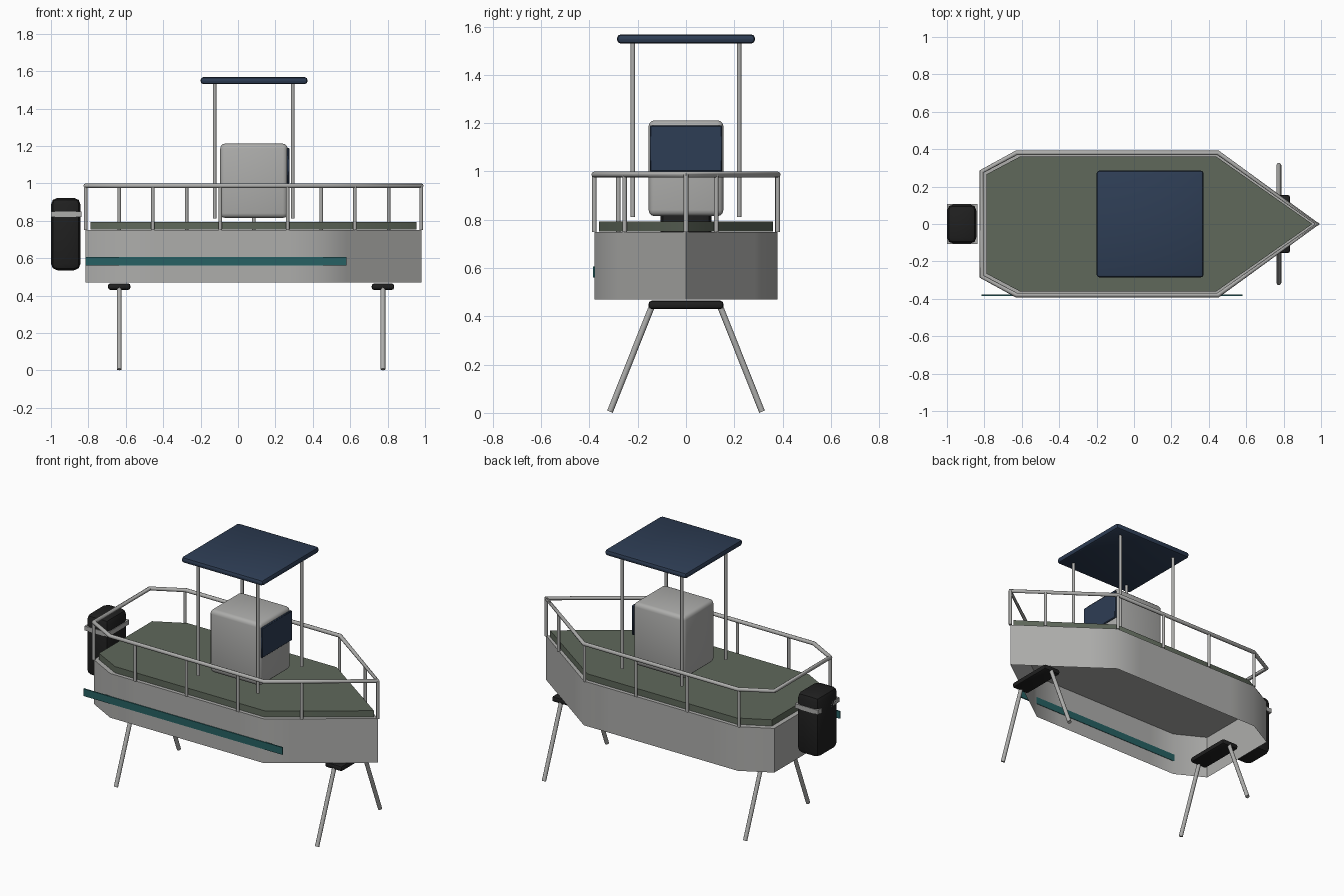
import bpy, bmesh
from mathutils import Vector

if "Cube" in bpy.data.objects:
    bpy.data.objects.remove(bpy.data.objects["Cube"])


def material(name, r, g, b):
    m = bpy.data.materials.new(name)
    m.use_nodes = True
    m.diffuse_color = (r, g, b, 1)
    for n in m.node_tree.nodes:
        if n.type == 'BSDF_PRINCIPLED':
            n.inputs["Base Color"].default_value = (r, g, b, 1)
    return m


HULL = material("hull grey", .42, .42, .41)
METAL = material("rail metal", .42, .42, .41)
DECK = material("deck green", .115, .14, .105)
NAVY = material("canopy navy", .027, .047, .09)
TEAL = material("stripe teal", .02, .12, .125)
BLACK = material("rubber black", .014, .014, .014)


def finish(obj, mat, angle=0.7):
    obj.data.materials.clear()
    obj.data.materials.append(mat)
    bpy.ops.object.select_all(action='DESELECT')
    obj.select_set(True)
    bpy.context.view_layer.objects.active = obj
    bpy.ops.object.shade_smooth_by_angle(angle=angle)
    return obj


def from_bmesh(name, bm, mat, angle=0.7):
    me = bpy.data.meshes.new(name)
    bm.to_mesh(me)
    bm.free()
    obj = bpy.data.objects.new(name, me)
    bpy.context.collection.objects.link(obj)
    return finish(obj, mat, angle)


def box(name, lo, hi, mat, bevel=0, segments=2):
    lo, hi = Vector(lo), Vector(hi)
    bm = bmesh.new()
    bmesh.ops.create_cube(bm, size=1)
    for v in bm.verts:
        v.co = (lo + hi) / 2 + v.co * (hi - lo)
    if bevel:
        bmesh.ops.bevel(bm, geom=bm.edges[:], offset=bevel, segments=segments,
                        profile=0.5, affect='EDGES')
    return from_bmesh(name, bm, mat)


def tube(name, a, b, radius, mat=METAL):
    a, b = Vector(a), Vector(b)
    bm = bmesh.new()
    bmesh.ops.create_cone(bm, cap_ends=True, segments=12, radius1=radius,
                          radius2=radius, depth=(b - a).length)
    turn = (b - a).to_track_quat('Z', 'Y')
    for v in bm.verts:
        v.co = turn @ v.co + (a + b) / 2
    return from_bmesh(name, bm, mat)


# Plan outline, counter-clockwise from the stern
HALF = [(-.815, -.28), (-.63, -.38), (.45, -.38), (.98, 0)]
OUTLINE = HALF + [(x, -y) for x, y in reversed(HALF[:-1])]


def subdivided(points, step=.18):
    out = []
    for i, p in enumerate(points):
        a, b = Vector(p), Vector(points[(i + 1) % len(points)])
        n = max(1, round((b - a).length / step))
        out += [a.lerp(b, k / n) for k in range(n)]
    return out


def shell(name, points, z0, z1, mat, bottom):
    bm = bmesh.new()
    low = [bm.verts.new((x, y, z0)) for x, y in points]
    high = [bm.verts.new((x, y, z1)) for x, y in points]
    for i in range(len(points)):
        j = (i + 1) % len(points)
        bm.faces.new((low[i], low[j], high[j], high[i]))
    bm.faces.new(high)
    if bottom:
        bm.faces.new(low[::-1])
    return from_bmesh(name, bm, mat)


# Hull (open underneath) and deck
shell("hull", subdivided(OUTLINE), .47, .75, HULL, False)
shell("deck", [(.085 + (x - .085) * .97, y * .95) for x, y in OUTLINE],
      .752, .792, DECK, True)
box("side_stripe", (-.815, -.385, .56), (.58, -.377, .606), TEAL)

# Top rail
curve = bpy.data.curves.new("top_rail", 'CURVE')
curve.dimensions = '3D'
curve.bevel_depth = .0125
curve.bevel_resolution = 2
spline = curve.splines.new('POLY')
spline.points.add(len(OUTLINE) - 1)
for point, (x, y) in zip(spline.points, OUTLINE):
    point.co = (x, y, .987, 1)
spline.use_cyclic_u = True
rail = bpy.data.objects.new("top_rail", curve)
bpy.context.collection.objects.link(rail)
bpy.ops.object.select_all(action='DESELECT')
rail.select_set(True)
bpy.context.view_layer.objects.active = rail
bpy.ops.object.convert(target='MESH')
finish(bpy.context.view_layer.objects.active, METAL, .9)


def half_width(x):
    for (x0, y0), (x1, y1) in zip(HALF, HALF[1:]):
        if x <= x1:
            return -(y0 + (y1 - y0) * (x - x0) / (x1 - x0))
    return 0


# Rail posts, alternating sides
for i in range(11):
    x = min(-.815 + .18 * i, .98)
    y = half_width(x) * (-1 if i % 2 == 0 else 1)
    tube(f"rail_post_{i + 1}", (x, y, .75), (x, y, .987), .0095)

# Console and windscreen
box("console", (-.095, -.155, .815), (.265, .155, 1.212), HULL, .025, 3)
box("windscreen", (.262, -.15, 1.0), (.275, .15, 1.19), NAVY, .004, 1)

# Canopy on four poles
box("canopy", (-.2, -.286, 1.53), (.372, .286, 1.568), NAVY, .016, 2)
for i, x in enumerate((-.125, .293)):
    for side, y in (("right", -.22), ("left", .22)):
        tube(f"canopy_pole_{side}_{i + 1}", (x, y, .812), (x, y, 1.54), .0095)

# Outboard motor with its clamp band
box("motor", (-1, -.105, .535), (-.842, .105, .922), BLACK, .035, 2)
box("motor_band", (-1, -.108, .82), (-.838, .108, .848), METAL)

# Cross bars with splayed legs
for end, x in (("stern", -.635), ("bow", .775)):
    box(f"{end}_cross_bar", (x - .06, -.155, .43), (x + .06, .155, .465), BLACK, .013, 2)
    for side, s in (("right", -1), ("left", 1)):
        tube(f"{end}_leg_{side}", (x, s * .138, .45), (x, s * .315, .005), .0125)
